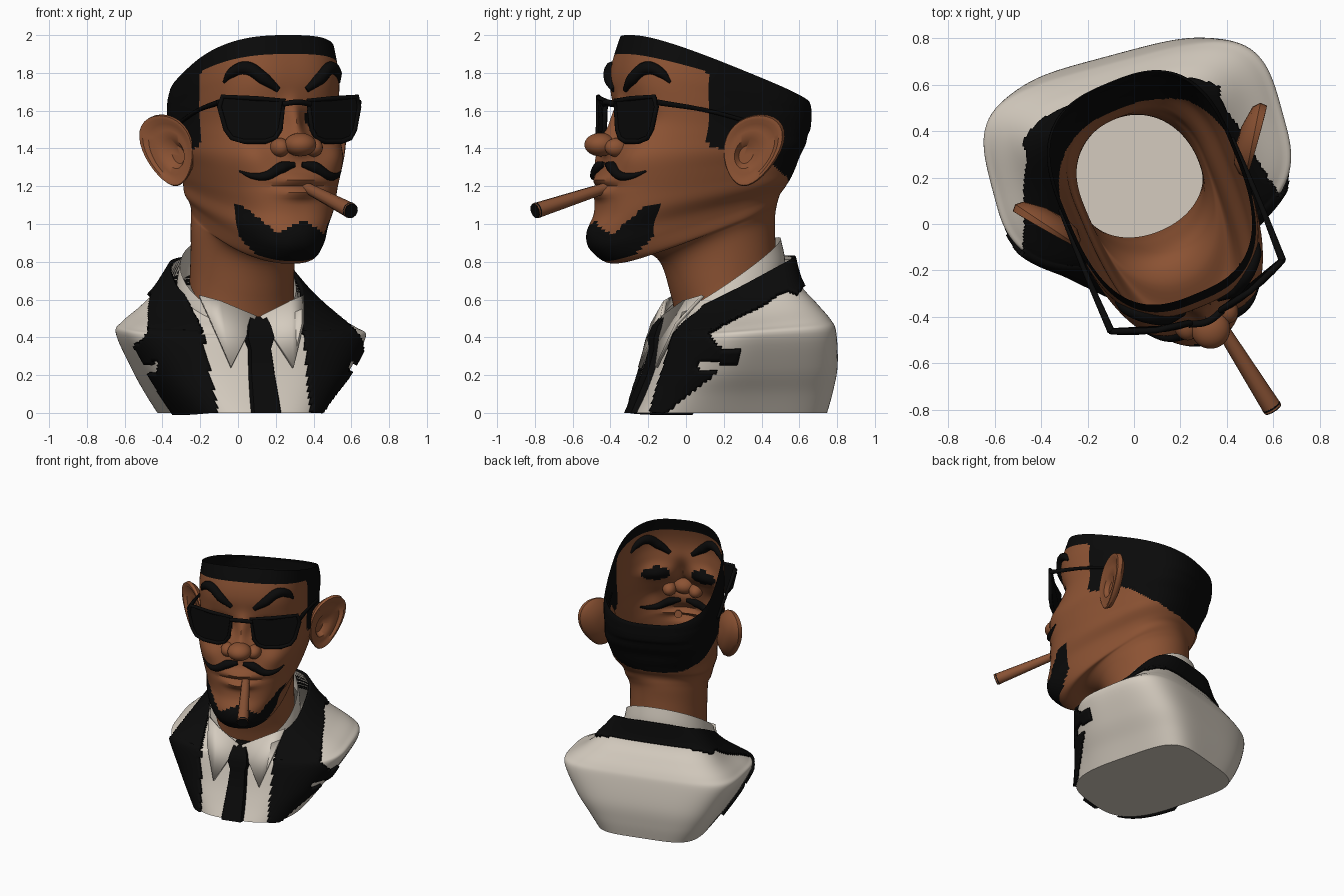
import bpy, bmesh, math
from mathutils import Matrix, Vector
from mathutils.bvhtree import BVHTree

cube = bpy.data.objects.get("Cube")
if cube:
    bpy.data.objects.remove(cube, do_unlink=True)


def material(name, rgb):
    m = bpy.data.materials.new(name)
    m.use_nodes = True
    m.diffuse_color = (*rgb, 1)
    bsdf = m.node_tree.nodes["Principled BSDF"]
    bsdf.inputs["Base Color"].default_value = (*rgb, 1)
    bsdf.inputs["Roughness"].default_value = 0.8
    return m


SKIN = material("brown skin", (0.26, 0.085, 0.033))
BLACK = material("black", (0.003, 0.003, 0.003))
CLOTH = material("cream cloth", (0.66, 0.60, 0.52))
TOBACCO = material("tobacco brown", (0.25, 0.085, 0.035))

# The head is turned further than the shoulders
HEAD = Matrix.Translation((0.045, 0.235, 0)) @ Matrix.Rotation(math.radians(22.5), 4, 'Z')
BODY = Matrix.Translation((0.02, 0.2, 0)) @ Matrix.Rotation(math.radians(15), 4, 'Z')


def add_mesh(name, bm, frame, mats):
    me = bpy.data.meshes.new(name)
    bm.to_mesh(me)
    bm.free()
    for m in mats:
        me.materials.append(m)
    ob = bpy.data.objects.new(name, me)
    bpy.context.collection.objects.link(ob)
    ob.matrix_world = frame
    bpy.ops.object.select_all(action='DESELECT')
    ob.select_set(True)
    bpy.context.view_layer.objects.active = ob
    bpy.ops.object.shade_smooth_by_angle(angle=math.radians(40))
    return ob


def tube(name, pts, radii, frame, mat, smooth=True, closed=False):
    cu = bpy.data.curves.new(name, 'CURVE')
    cu.dimensions = '3D'
    cu.bevel_depth, cu.bevel_resolution, cu.use_fill_caps = 1, 3, True
    sp = cu.splines.new('BEZIER')
    sp.bezier_points.add(len(pts) - 1)
    sp.use_cyclic_u = closed
    for p, co, r in zip(sp.bezier_points, pts, radii):
        p.co, p.radius = co, r
        p.handle_left_type = p.handle_right_type = 'AUTO' if smooth else 'VECTOR'
    cu.materials.append(mat)
    ob = bpy.data.objects.new(name, cu)
    bpy.context.collection.objects.link(ob)
    ob.matrix_world = frame
    return ob


def spline(secs, t):
    """Smooth interpolation through the section list."""
    i = min(int(t), len(secs) - 2)
    f = t - i
    rows = [secs[max(0, min(len(secs) - 1, i + k))] for k in (-1, 0, 1, 2)]
    return [0.5 * (2 * b + (c - a) * f + (2 * a - 5 * b + 4 * c - d) * f * f
                   + (3 * b - a - 3 * c + d) * f ** 3) for a, b, c, d in zip(*rows)]


def loft(secs, yc, sub=6, seg=160, square=0, bump=None, paint=None, keep=None, floor=False):
    """Tilted rounded rings: (front z, back z, front y, back y, half width, centre x, squareness)."""
    bm = bmesh.new()
    rings, count = [], (len(secs) - 1) * sub
    for r in range(count + 1):
        zf, zb, yf, yb, w, cx, n = spline(secs, r / sub)
        ring = []
        for j in range(seg):
            a = math.tau * j / seg
            ca, sa = math.cos(a), math.sin(a)
            m = n + square if sa > 0 else n
            k = (abs(ca) ** m + abs(sa) ** m) ** (-1 / m)
            x = cx + w * k * ca
            y = yc + (yb - yc if sa > 0 else yc - yf) * k * sa
            z = zf + (zb - zf) * (y - yf) / (yb - yf)
            if bump and sa < 0:
                y -= bump(x, z) * min(1, -2 * sa)
            ring.append(bm.verts.new((x, y, z)))
        rings.append(ring)
    for r in range(count):
        for j in range(seg):
            k = (j + 1) % seg
            f = bm.faces.new((rings[r][j], rings[r][k], rings[r + 1][k], rings[r + 1][j]))
            c = f.calc_center_median()
            if paint:
                f.material_index = int(paint(c, (r + 0.5) / sub))
            if keep and not keep(c, (r + 0.5) / sub):
                bm.faces.remove(f)
    if floor:
        bm.faces.new(list(reversed(rings[0])))
    loose = [v for v in bm.verts if not v.link_faces]
    bmesh.ops.delete(bm, geom=loose, context='VERTS')
    return bm


# Head: open-topped shell from neck to hair rim
neck_secs = [(.50, .80, -.27, .26, .275, -.04, 2.1), (.62, .95, -.30, .25, .27, -.04, 2.1),
             (.80, 1.05, -.37, .25, .27, -.04, 2.1), (.845, 1.10, -.49, .25, .275, -.03, 2.2)]
skull = [(.79, 1.14, -.66, .25, .28), (.86, 1.17, -.77, .26, .29), (.95, 1.2, -.78, .28, .31),
         (1.05, 1.25, -.75, .30, .335), (1.15, 1.3, -.74, .32, .355), (1.25, 1.36, -.73, .34, .375),
         (1.35, 1.42, -.70, .37, .395), (1.45, 1.47, -.66, .385, .395), (1.55, 1.5, -.63, .40, .395),
         (1.66, 1.54, -.63, .405, .40), (1.75, 1.57, -.64, .405, .40), (1.82, 1.59, -.635, .405, .40),
         (1.90, 1.61, -.615, .405, .395), (2.0, 1.63, -.58, .40, .385)]
head_secs = neck_secs + [(*row, -.02 if i < 3 else 0, min(2.4 + .08 * i, 2.8)) for i, row in enumerate(skull)]

# Facial bumps: x, z, width, height, depth (mirrored)
features = [
    (0, 1.43, .09, .06, .07), (0, 1.54, .05, .10, .06),
    (.17, 1.56, .09, .06, -.05), (.26, 1.36, .10, .09, .035), (0, 1.235, .12, .03, .035),
    (0, 1.165, .10, .03, .045), (0, 1.20, .16, .012, -.02), (0, .95, .12, .08, .025)]


def face_bump(x, z):
    return sum(d * math.exp(-((abs(x) - cx) / sx) ** 2 - ((z - cz) / sz) ** 2)
               for cx, cz, sx, sz, d in features)


def head_black(c, v):
    ax = abs(c.x)
    hair = v > 16 or (c.y > -.29 and c.z > max(1.21, min(1.40, 1.40 - .6 * (c.y + .05))))
    chin_top = 1.02 - .5 * ax if ax < .14 else .95 + 1.2 * (ax - .14)
    goatee = c.y < -.53 - .7 * max(0, .95 - c.z) and v > 4.3 and c.z < min(chin_top, 1.1)
    eye = c.y < -.4 and ((ax - .17) / .095) ** 2 + ((c.z - 1.56) / .055) ** 2 < 1
    return hair or goatee or eye


bm = loft(head_secs, -.05, bump=face_bump, paint=head_black)
face_tree = BVHTree.FromBMesh(bm)
add_mesh("head", bm, HEAD, [SKIN, BLACK])

# Round nose tip and nostril wings
for name, place, size in [("nose_tip", (0, -.745, 1.42), (.085, .085, .062)),
                          ("left_nostril_wing", (.095, -.69, 1.405), (.05, .065, .05)),
                          ("right_nostril_wing", (-.095, -.69, 1.405), (.05, .065, .05))]:
    bm = bmesh.new()
    bmesh.ops.create_uvsphere(bm, u_segments=24, v_segments=16, radius=1,
                              matrix=Matrix.Translation(place) @ Matrix.Diagonal((*size, 1)))
    add_mesh(name, bm, HEAD, [SKIN])


def surface_y(tree, x, z):
    hit = tree.ray_cast(Vector((x, -3, z)), Vector((0, 1, 0)))[0]
    return hit.y if hit else -.4


# Eyebrows and moustache follow the face
hairs = {"eyebrow": ([(.08, 1.71), (.16, 1.77), (.24, 1.825), (.30, 1.80), (.33, 1.75)],
                     [.016, .034, .036, .028, .008]),
         "moustache": ([(.02, 1.315), (.09, 1.30), (.18, 1.255), (.24, 1.255), (.29, 1.28)],
                       [.014, .032, .024, .016, .005])}
for part, (pts, radii) in hairs.items():
    for side, s in (("left", 1), ("right", -1)):
        path = [(s * x, surface_y(face_tree, s * x, z), z) for x, z in pts]
        tube(f"{side}_{part}", path, radii, HEAD, BLACK)

# Ears: a turned profile with an off-centre hollow, leaning out at the top
ear_profile = [(.02, -.03), (.25, -.03), (.42, .0), (.62, .008), (.78, .008), (.88, .03),
               (.97, .03), (1, .0), (.9, -.03), (.5, -.06), (.02, -.07)]
for side, s in (("left", 1), ("right", -1)):
    bm = bmesh.new()
    out, normal = Vector((.56 * s, .83, 0)), Vector((.83 * s, -.56, 0))
    rings = []
    for r, h in ear_profile:
        ring = []
        for j in range(32):
            a = math.tau * j / 32
            u, w = math.cos(a) * r, math.sin(a) * r
            rim = h * (.55 + .45 * math.cos(a - .6)) if h > 0 else h
            across = .155 * (u * (1 + .25 * w) - .35 * (1 - r)) + .045 * w
            ring.append(bm.verts.new(Vector((.475 * s, -.07, 1.39)) + out * across + normal * rim
                                     + Vector((0, 0, .19 * w - .03 * (1 - r)))))
        rings.append(ring)
    for a, b in zip(rings, rings[1:]):
        for j in range(32):
            bm.faces.new((a[j], a[j - 1], b[j - 1], b[j]))
    bm.faces.new(rings[0])
    bm.faces.new(rings[-1])
    bmesh.ops.recalc_face_normals(bm, faces=bm.faces)
    add_mesh(f"{side}_ear", bm, HEAD, [SKIN])


# Sunglasses
def glasses_y(x):
    return -.69 + .10 * (x / .4) ** 2


lens = [(.07, 1.655), (.22, 1.665), (.385, 1.675), (.40, 1.62), (.37, 1.50), (.34, 1.455), (.28, 1.437),
        (.17, 1.437), (.12, 1.455), (.09, 1.50)]
for side, s in (("left", 1), ("right", -1)):
    bm = bmesh.new()
    outline = [(s * x, glasses_y(x), z) for x, z in lens]
    f = bm.faces.new([bm.verts.new(p) for p in outline])
    ext = bmesh.ops.extrude_face_region(bm, geom=[f])["geom"]
    bmesh.ops.translate(bm, vec=(0, .015, 0), verts=[g for g in ext if isinstance(g, bmesh.types.BMVert)])
    bmesh.ops.recalc_face_normals(bm, faces=bm.faces)
    add_mesh(f"{side}_lens", bm, HEAD, [BLACK])
    tube(f"{side}_lens_frame", outline, [.013] * len(outline), HEAD, BLACK, False, True)
    tube(f"{side}_glasses_arm", [(s * .40, -.59, 1.645), (s * .405, -.3, 1.60), (s * .40, -.02, 1.53)],
         [.016, .011, .011], HEAD, BLACK)
tube("glasses_bridge", [(-.08, -.69, 1.635), (0, -.71, 1.645), (.08, -.69, 1.635)], [.015] * 3, HEAD, BLACK)

# Cigar with a burnt end
cigar_base, cigar_tip = Vector((.04, -.72, 1.195)), Vector((.116, -1.165, 1.07))
tube("cigar", [cigar_base, cigar_tip], [.028, .042], HEAD, TOBACCO, False)
tube("cigar_burnt_end", [cigar_tip.lerp(cigar_base, .03), cigar_tip.lerp(cigar_base, -.01)],
     [.043, .04], HEAD, BLACK, False)

# Jacket and shirt body: bust with cut-off arms and squared back corners
body_secs = [(0, 0, -.50, .51, .39, .01, 3.2), (.10, .11, -.45, .53, .46, .01, 3.2),
             (.22, .25, -.40, .54, .55, .02, 3), (.39, .43, -.345, .515, .645, .025, 2.8),
             (.42, .50, -.325, .49, .61, .02, 2.7), (.45, .59, -.31, .43, .51, .01, 2.6),
             (.475, .69, -.29, .36, .42, 0, 2.4), (.50, .83, -.27, .335, .33, -.01, 2.2)]
bm = loft(body_secs, .06, square=1.4, floor=True)
body_tree = BVHTree.FromBMesh(bm)
add_mesh("jacket_body", bm, BODY, [CLOTH])


# Black notched lapels and back collar, raised from the jacket
def lapel_area(c, v):
    ax, z = abs(c.x), c.z
    if c.y < .05 and ax < .25 + (.12 * z if c.x < 0 else 0):
        return False
    if v > 5.9:
        return True
    if z < .22:
        return c.y < (z - .40 if c.x > 0 else -.06)
    if z < .27:
        return c.y < -.2 and ax < .50
    if z < .34:
        return c.y < -.08
    return c.y < -.08 + 1.3 * (z - .34) and ax < .61 - .65 * (z - .34)


lapels = add_mesh("lapels", loft(body_secs, .06, sub=10, seg=200, square=1.4, keep=lapel_area), BODY, [BLACK])
mod = lapels.modifiers.new("thickness", 'SOLIDIFY')
mod.thickness, mod.offset = .022, 1

# Shirt collar band and two pointed flaps
collar_secs = [(.42, .76, -.30, .33, .325, -.02, 2.1), (.46, .84, -.31, .325, .32, -.02, 2.1),
               (.51, .93, -.31, .305, .305, -.02, 2.1)]
add_mesh("shirt_collar", loft(collar_secs, 0, seg=64), BODY, [CLOTH])
for side, s in (("left", 1), ("right", -1)):
    bm = bmesh.new()
    flap = [(.01, -.335, .51), (.17, -.415, .24), (.25, -.325, .47), (.285, -.19, .62), (.19, -.27, .59)]
    bm.faces.new([bm.verts.new((s * x, y, z)) for x, y, z in flap])
    ob = add_mesh(f"{side}_collar_flap", bm, BODY, [CLOTH])
    mod = ob.modifiers.new("thickness", 'SOLIDIFY')
    mod.thickness, mod.offset = .02, 0

# Tie with knot
bm = bmesh.new()
rows = []
for z, w, lift in [(.51, .055, .06), (.46, .075, .075), (.40, .09, .06), (.34, .068, .035),
                   (.2, .078, .03), (.0, .09, .03)]:
    y = surface_y(body_tree, 0, max(.005, min(z, .49)))
    rows.append([bm.verts.new((x * w, y - d, z)) for x, d in ((-1, -.02), (-.8, lift), (.8, lift), (1, -.02))])
for a, b in zip(rows, rows[1:]):
    for i in range(3):
        bm.faces.new((a[i], b[i], b[i + 1], a[i + 1]))
bm.faces.new(rows[0])
bmesh.ops.recalc_face_normals(bm, faces=bm.faces)
add_mesh("tie", bm, BODY, [BLACK])
